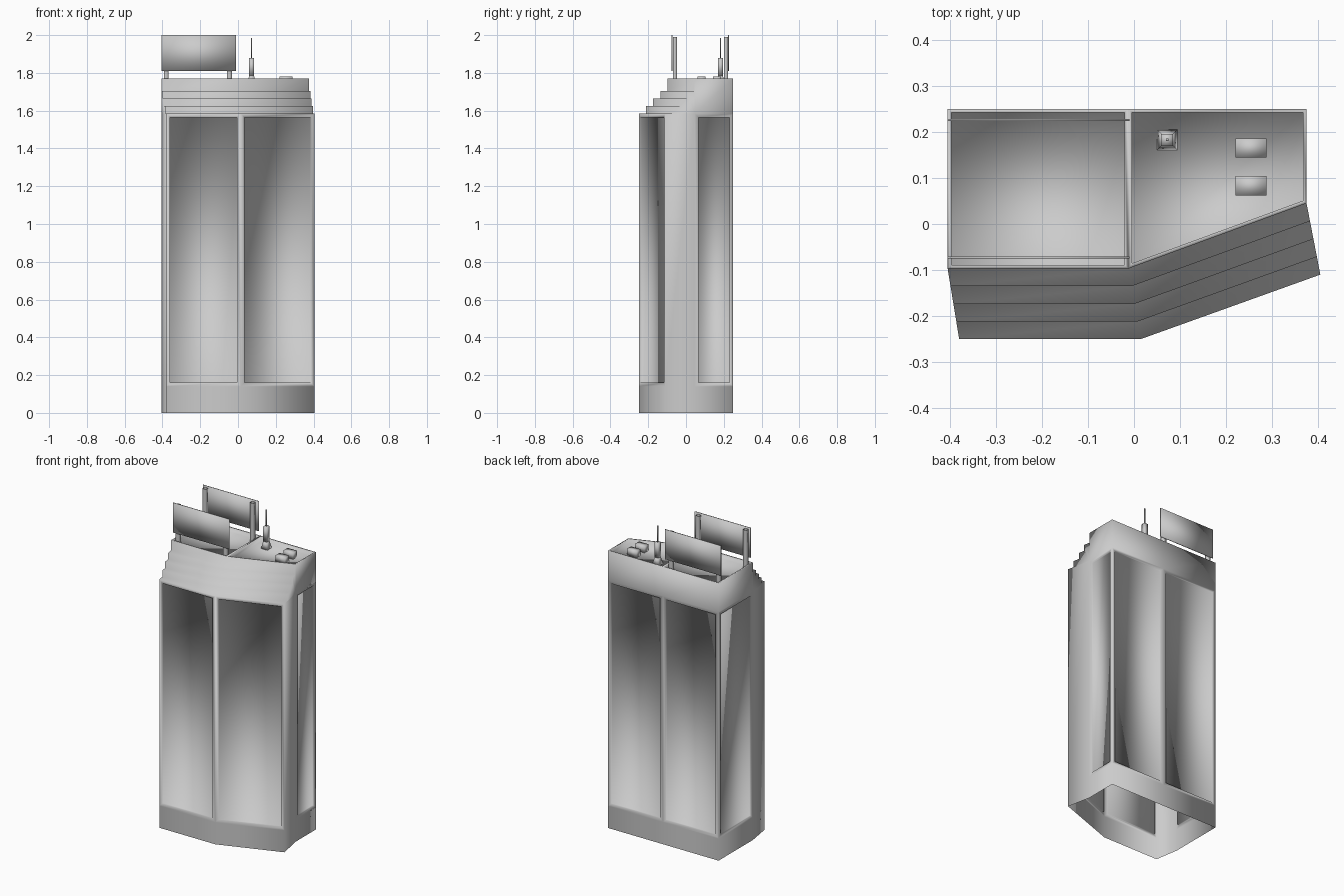
import bpy, bmesh
from mathutils import Vector

cube = bpy.data.objects.get("Cube")
if cube:
    bpy.data.objects.remove(cube, do_unlink=True)

grey = bpy.data.materials.new("concrete_grey")
grey.use_nodes = True
colour = (0.6, 0.6, 0.6, 1)
grey.diffuse_color = colour
grey.node_tree.nodes["Principled BSDF"].inputs["Base Color"].default_value = colour


def finish(name, bm):
    """Turn a bmesh into a smooth grey object."""
    mesh = bpy.data.meshes.new(name)
    for f in bm.faces:
        f.smooth = True
    bm.to_mesh(mesh)
    bm.free()
    mesh.materials.append(grey)
    obj = bpy.data.objects.new(name, mesh)
    bpy.context.collection.objects.link(obj)
    return obj


def add_face(bm, points):
    return bm.faces.new([bm.verts.new(p) for p in points])


def quad(bm, a, b, z0, z1):
    return add_face(bm, [(*a, z0), (*b, z0), (*b, z1), (*a, z1)])


def prism(name, x, y, z0, z1, wx, wy, top=None, capped=True):
    """Upright box, optionally tapered to a square top or left open."""
    bm = bmesh.new()
    rings = []
    for z, w, d in ((z0, wx, wy), (z1, top or wx, top or wy)):
        rings.append([bm.verts.new((x + sx * w / 2, y + sy * d / 2, z))
                      for sx, sy in ((-1, -1), (1, -1), (1, 1), (-1, 1))])
    low, high = rings
    for i in range(4):
        j = (i + 1) % 4
        bm.faces.new((low[i], low[j], high[j], high[i]))
    if capped:
        bm.faces.new(high)
        bm.faces.new(low[::-1])
    return finish(name, bm)


# Plan corners: front of the base, and the set-back line above the terraces
base = [Vector(p) for p in ((-0.38, -0.25), (0.015, -0.25), (0.405, -0.11))]
upper = [Vector(p) for p in ((-0.405, -0.097), (-0.0125, -0.097), (0.375, 0.045))]
back_right, back_mid, back_left = [Vector((x, 0.25)) for x in (-0.405, -0.0125, 0.375)]
BAND, WALL, ROOF = 0.14, 1.585, 1.77

# Building shell, open underneath
bm = bmesh.new()
windows = []
walls = [(base[0], base[1]), (base[1], base[2]), (upper[2], back_left),
         (back_left, back_mid), (back_mid, back_right), (back_right, upper[0])]
for i, (a, b) in enumerate(walls):
    quad(bm, a, b, 0, BAND)
    windows.append(quad(bm, a, b, BAND, WALL))
    if i > 1:
        quad(bm, a, b, WALL, ROOF)

# Terraced front: four treads and risers following the bent plan
profile = [(0, WALL)]
for step in range(1, 5):
    t = step / 4
    tread = WALL + 0.04 * (step - 1)
    profile += [(t, tread), (t, ROOF if step == 4 else tread + 0.04)]
columns = [[(*base[i].lerp(upper[i], t), z) for t, z in profile] for i in range(3)]
for left, right in zip(columns, columns[1:]):
    for k in range(len(profile) - 1):
        add_face(bm, [left[k], right[k], right[k + 1], left[k + 1]])

# Plain splayed side strips, with stepped tops
for i in (0, 2):
    a, b = (upper[0], base[0]) if i == 0 else (base[2], upper[2])
    quad(bm, a, b, 0, BAND)
    quad(bm, a, b, BAND, WALL)
    stairs = columns[i][:-1]
    outline = stairs + [(*upper[i], WALL)]
    add_face(bm, outline if i == 0 else outline[::-1])

# Two roof wells either side of a dividing parapet
roofs = [add_face(bm, [(*p, ROOF) for p in corners]) for corners in (
    (upper[0], upper[1], back_mid, back_right),
    (upper[1], upper[2], back_left, back_mid))]
bmesh.ops.remove_doubles(bm, verts=bm.verts, dist=0.0005)

# Recess the windows and the roof floors
for faces, margin, depth in ((windows, 0.02, 0.01), (roofs, 0.008, 0.03)):
    bmesh.ops.inset_individual(bm, faces=faces, thickness=margin, use_even_offset=True)
    bmesh.ops.inset_individual(bm, faces=faces, thickness=0, depth=-depth)
finish("tower_shell", bm)

# Rooftop billboards, each on two open posts
FLOOR = ROOF - 0.03
for name, y, inward in (("front", -0.073, 1), ("back", 0.226, -1)):
    prism(name + "_billboard", -0.2075, y, 1.81, 2.0, 0.395, 0.005)
    for side, x in (("right", -0.38), ("left", -0.045)):
        prism(f"{name}_billboard_post_{side}", x, y + inward * 0.014,
              FLOOR, 1.99, 0.024, 0.022, capped=False)

# Roof vents
for i, y in enumerate((0.083, 0.165)):
    prism(f"roof_vent_{i + 1}", 0.254, y, FLOOR, 1.78, 0.067, 0.042)

# Antenna: flared foot, mast box and thin rod
prism("antenna_foot", 0.072, 0.183, FLOOR, 1.785, 0.045, 0.045, top=0.026)
prism("antenna_mast", 0.072, 0.183, 1.785, 1.88, 0.026, 0.026)
prism("antenna_rod", 0.072, 0.183, 1.88, 1.985, 0.005, 0.005)
